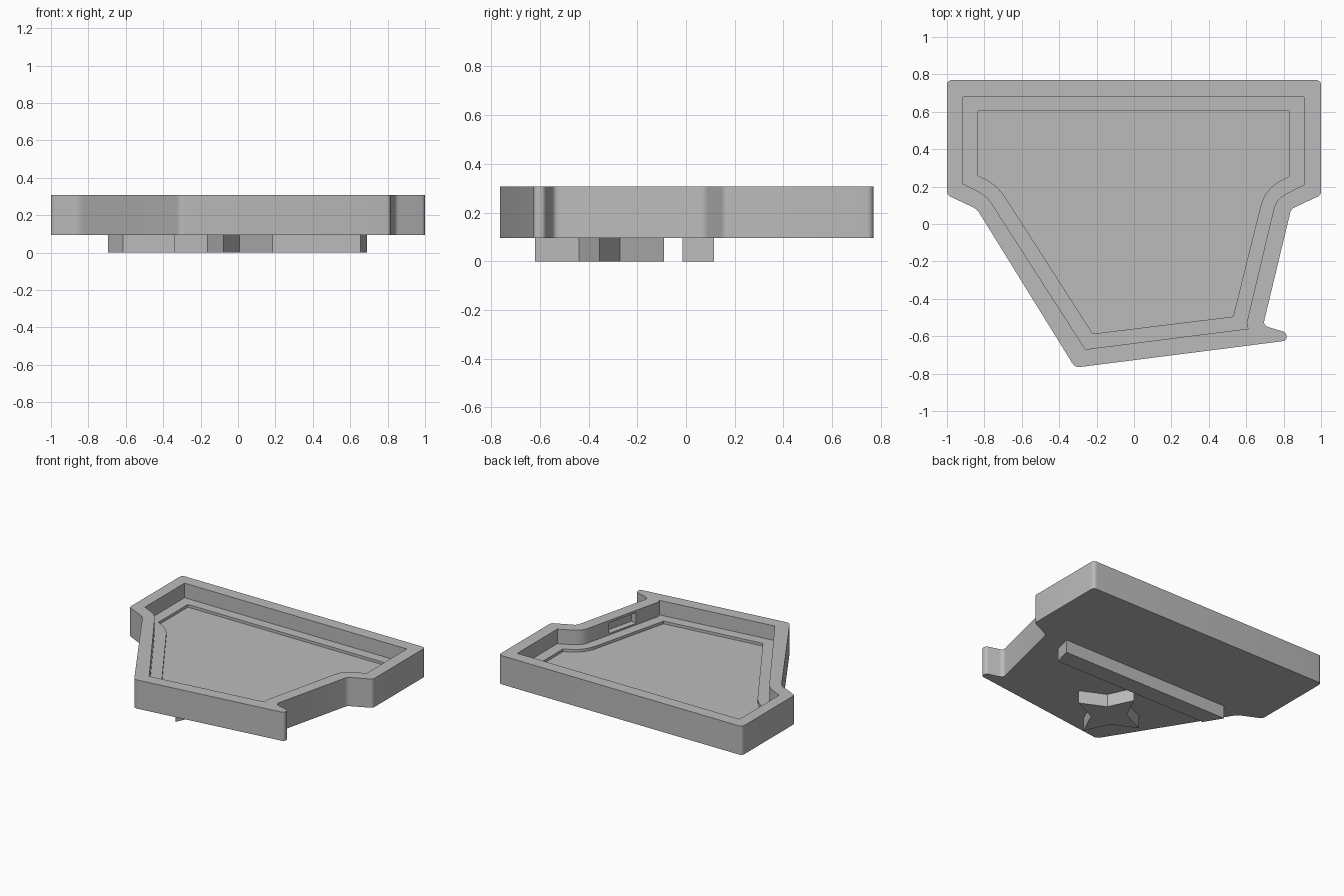
import bpy
import bmesh
from mathutils import Vector

cube = bpy.data.objects.get("Cube")
if cube:
    bpy.data.objects.remove(cube, do_unlink=True)

grey = bpy.data.materials.new("plain grey")
grey.use_nodes = True
colour = (0.5, 0.5, 0.5, 1)
grey.diffuse_color = colour
grey.node_tree.nodes["Principled BSDF"].inputs["Base Color"].default_value = colour


def rounded(corners, steps=6):
    """Outline whose corners (x, y, setback) are eased over the setback distance."""
    path = []
    for i, (x, y, d) in enumerate(corners):
        p = Vector((x, y))
        if d == 0:
            path.append(p)
            continue
        before = Vector(corners[i - 1][:2])
        after = Vector(corners[(i + 1) % len(corners)][:2])
        a = p + (before - p).normalized() * d
        b = p + (after - p).normalized() * d
        for k in range(steps + 1):
            t = k / steps
            path.append(a * (1 - t) ** 2 + p * 2 * t * (1 - t) + b * t * t)
    return path


def prism(name, outline, bottom, top):
    bm = bmesh.new()
    base = bm.faces.new([bm.verts.new((p[0], p[1], bottom)) for p in outline])
    grown = bmesh.ops.extrude_face_region(bm, geom=[base])
    verts = [v for v in grown["geom"] if isinstance(v, bmesh.types.BMVert)]
    bmesh.ops.translate(bm, verts=verts, vec=(0, 0, top - bottom))
    bmesh.ops.recalc_face_normals(bm, faces=bm.faces)
    mesh = bpy.data.meshes.new(name)
    bm.to_mesh(mesh)
    bm.free()
    mesh.materials.append(grey)
    obj = bpy.data.objects.new(name, mesh)
    bpy.context.collection.objects.link(obj)
    return obj


def carve(target, cutter):
    cutter.hide_render = True
    mod = target.modifiers.new("carve", "BOOLEAN")
    mod.operation = "DIFFERENCE"
    mod.solver = "EXACT"
    mod.object = cutter
    bpy.context.view_layer.objects.active = target
    bpy.ops.object.modifier_apply(modifier=mod.name)
    bpy.data.objects.remove(cutter, do_unlink=True)


UNDERSIDE, FLOOR, LEDGE, RIM = 0.095, 0.18, 0.2, 0.308

# Tray body with a small spur at the front corner
tray = prism("tray", rounded([
    (-1, 0.77, 0.03), (1, 0.77, 0.03), (1, 0.155, 0.02), (0.84, 0.08, 0.02),
    (0.69, -0.543, 0.03), (0.815, -0.58, 0.02), (0.815, -0.624, 0.02),
    (-0.315, -0.768, 0.03), (-0.84, 0.08, 0.03), (-1, 0.155, 0.02)]),
    UNDERSIDE, RIM)

# Main hollow down to the ledge
carve(tray, prism("hollow_cutter", rounded([
    (-0.915, 0.68, 0), (0.91, 0.68, 0), (0.91, 0.21, 0), (0.76, 0.135, 0.06),
    (0.602, -0.53, 0), (0.61, -0.56, 0), (-0.26, -0.67, 0),
    (-0.79, 0.155, 0.06), (-0.915, 0.215, 0)]), LEDGE, 0.45))

# Shallow recessed floor inside the ledge
carve(tray, prism("floor_cutter", rounded([
    (-0.835, 0.605, 0), (0.83, 0.605, 0), (0.83, 0.255, 0), (0.7, 0.19, 0.1),
    (0.53, -0.495, 0), (-0.22, -0.587, 0), (-0.73, 0.208, 0.08),
    (-0.835, 0.26, 0)]), FLOOR, 0.5))

# Pocket in the inner side wall
carve(tray, prism("pocket_cutter", [
    (0.66, -0.09), (0.748, -0.111), (0.692, -0.351), (0.604, -0.33)], 0.212, 0.29))

# Bar under the tray, its ends following the tray sides
bar = prism("foot_bar", [(-0.695, 0.115), (0.69, 0.115), (0.655, -0.015), (-0.615, -0.015)],
            0, UNDERSIDE)

# Four-pointed star foot under the front
centre = Vector((-0.077, -0.355))
tips = [Vector((1, 0)), Vector((0, 1)), Vector((-1, 0)), Vector((0, -1))]
star_outline = []
for i, tip in enumerate(tips):
    star_outline.append(centre + tip * 0.265)
    star_outline.append(centre + (tip + tips[(i + 1) % 4]) * 0.085)
star = prism("foot_star", star_outline, 0, UNDERSIDE)

# Smooth the rounded corners of the tray only
bpy.ops.object.select_all(action="DESELECT")
tray.select_set(True)
bpy.context.view_layer.objects.active = tray
bpy.ops.object.shade_smooth_by_angle()
